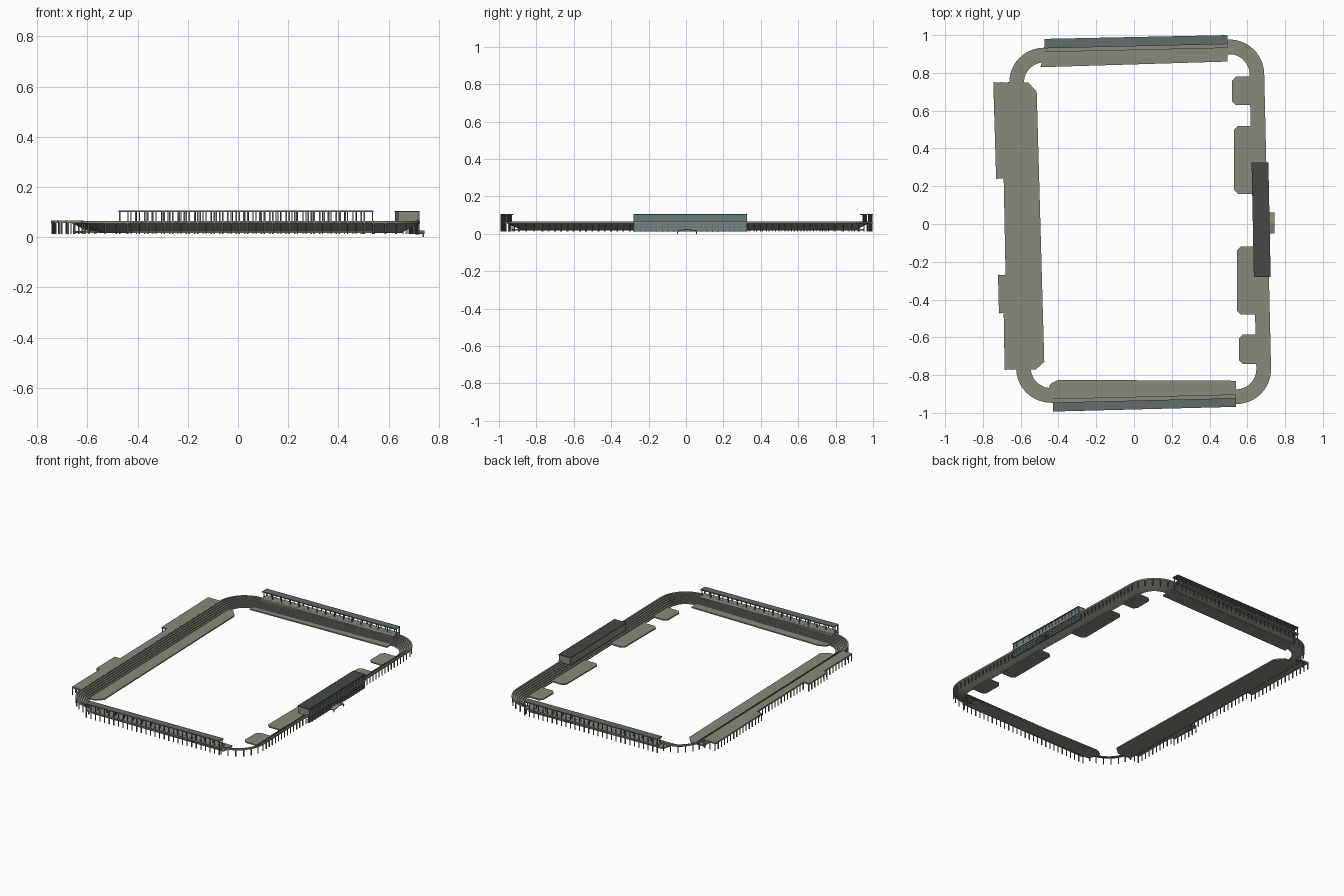
import bpy, bmesh, math
from mathutils import Vector

if "Cube" in bpy.data.objects:
    bpy.data.objects.remove(bpy.data.objects["Cube"])


def mat(name, r, g, b):
    m = bpy.data.materials.new(name)
    m.diffuse_color = (r, g, b, 1)
    m.use_nodes = True
    m.node_tree.nodes["Principled BSDF"].inputs["Base Color"].default_value = m.diffuse_color
    return m


CONCRETE = mat("warm grey concrete", 0.25, 0.25, 0.205)
POST = mat("post grey", 0.17, 0.17, 0.145)
ROOF = mat("green grey roof", 0.125, 0.155, 0.14)
DARK = mat("dark roof", 0.058, 0.066, 0.056)
GLASS = mat("blue grey glass", 0.13, 0.21, 0.23)


def finish(name, bm, material):
    bmesh.ops.recalc_face_normals(bm, faces=bm.faces[:])
    me = bpy.data.meshes.new(name)
    bm.to_mesh(me)
    bm.free()
    ob = bpy.data.objects.new(name, me)
    me.materials.append(material)
    bpy.context.collection.objects.link(ob)
    return ob


def prism(name, pts, z0, z1, material):
    """Vertical prism over a flat outline."""
    bm = bmesh.new()
    f = bm.faces.new([bm.verts.new((x, y, z0)) for x, y in pts])
    up = bmesh.ops.extrude_face_region(bm, geom=[f])["geom"]
    bmesh.ops.translate(bm, vec=(0, 0, z1 - z0),
                        verts=[v for v in up if isinstance(v, bmesh.types.BMVert)])
    return finish(name, bm, material)


def box(name, x0, x1, y0, y1, z0, z1, material):
    return prism(name, [(x0, y0), (x1, y0), (x1, y1), (x0, y1)], z0, z1, material)


def posts(name, path, gap, z0, z1, w=0.005):
    """Square posts at an even spacing along an open path."""
    bm = bmesh.new()
    for a, b in zip(path, path[1:]):
        a, b = Vector(a), Vector(b)
        n = max(1, round((b - a).length / gap))
        for i in range(n + 1):
            p = a.lerp(b, i / n)
            vs = bmesh.ops.create_cube(bm, size=1)["verts"]
            bmesh.ops.scale(bm, vec=(w, w, z1 - z0), verts=vs)
            bmesh.ops.translate(bm, vec=(p.x, p.y, (z0 + z1) / 2), verts=vs)
    return finish(name, bm, POST)


def rounded(corners, r, n=12):
    """Rounded outline as (point, inward normal) pairs, corners clockwise."""
    out = []
    for i, c in enumerate(corners):
        c = Vector(c)
        d0 = (c - Vector(corners[i - 1])).normalized()
        d1 = (Vector(corners[(i + 1) % len(corners)]) - c).normalized()
        turn = d0.angle(d1)
        n0 = Vector((d0.y, -d0.x))
        centre = c - d0 * r * math.tan(turn / 2) + n0 * r
        for k in range(n + 1):
            t = turn * k / n
            inward = n0 * math.cos(t) - d0 * math.sin(t)
            out.append((centre - inward * r, inward))
    return out


# Stepped stand running all the way round
ring = rounded([(-0.665, 0.925), (0.685, 0.985), (0.73, -0.955), (-0.62, -0.945)], 0.185)
STEPS, WIDTH, TOP, LOW = 7, 0.078, 0.065, 0.022
profile = []
for i in range(STEPS):
    z = TOP - (TOP - LOW) * i / (STEPS - 1)
    profile += [(WIDTH * i / STEPS, z), (WIDTH * (i + 1) / STEPS, z)]
profile += [(WIDTH, LOW - 0.005), (0, TOP - 0.01)]
bm = bmesh.new()
rows = [[bm.verts.new((p.x + q.x * d, p.y + q.y * d, z)) for d, z in profile]
        for p, q in ring]
for i, a in enumerate(rows):
    b = rows[(i + 1) % len(rows)]
    for j in range(len(profile)):
        k = (j + 1) % len(profile)
        bm.faces.new((a[j], a[k], b[k], b[j]))
finish("stepped_stand_ring", bm, CONCRETE)

# Posts under the outer edge: four curves, then the long right side
for c in range(4):
    arc = [tuple(p + q * 0.005) for p, q in ring[c * 13:(c + 1) * 13:2]]
    posts("corner_posts", arc, 0.045, 0.012, 0.056)
posts("right_side_posts", [tuple(ring[25][0] + ring[25][1] * 0.005),
                           tuple(ring[26][0] + ring[26][1] * 0.005)], 0.033, 0.012, 0.056)

# Low flat terraces inside the ring
FLOOR0, FLOOR1 = 0.017, 0.025
prism("left_terrace", [(-0.655, 0.75), (-0.56, 0.75), (-0.515, 0.70), (-0.475, -0.73),
                       (-0.52, -0.77), (-0.615, -0.77)], FLOOR0, FLOOR1, CONCRETE)
prism("back_terrace", [(-0.475, 0.92), (-0.495, 0.83), (0.495, 0.86), (0.495, 0.95)],
      FLOOR0, FLOOR1, CONCRETE)
prism("front_terrace", [(-0.42, -0.93), (-0.45, -0.86), (-0.44, -0.845), (-0.40, -0.825),
                        (0.54, -0.83), (0.54, -0.92)], FLOOR0, FLOOR1, CONCRETE)
for y0, y1, x in ((0.63, 0.78, 0.52), (0.16, 0.52, 0.53),
                  (-0.48, -0.12, 0.545), (-0.74, -0.585, 0.555)):
    c = 0.02
    prism("right_terrace", [(x + 0.10, y0), (x + c, y0), (x, y0 + c), (x, y1 - c),
                            (x + c, y1), (x + 0.10, y1)], FLOOR0, FLOOR1, CONCRETE)

# Raised left deck with two outer platforms
left_edge = [(-0.67, 0.75), (-0.745, 0.75), (-0.73, 0.24), (-0.69, 0.24), (-0.68, -0.27),
             (-0.72, -0.27), (-0.715, -0.47), (-0.69, -0.47), (-0.685, -0.77), (-0.625, -0.77)]
prism("left_deck", left_edge + [(-0.615, -0.77), (-0.655, 0.75)], 0.056, 0.0655, CONCRETE)
posts("left_deck_posts", [(x + 0.005, y) for x, y in left_edge], 0.033, 0.012, 0.056)

# Roofed galleries along the back and front: outer edge, inner edge
for tag, outer, inner in (("back", [(-0.475, 0.98), (0.495, 1.0)], [(-0.475, 0.93), (0.495, 0.952)]),
                          ("front", [(-0.43, -0.993), (0.54, -0.968)], [(-0.43, -0.945), (0.54, -0.922)])):
    prism(tag + "_gallery_roof", outer + inner[::-1], 0.101, 0.107, ROOF)
    s = -1 if tag == "back" else 1
    inset = [(x + (0.004 if x < 0 else -0.004), y + s * 0.005) for x, y in outer]
    deck = [(x, y + s * 0.02) for x, y in inner]
    prism(tag + "_gallery_deck", outer + deck[::-1], 0.056, 0.0645, CONCRETE)
    posts(tag + "_gallery_columns", inset, 0.033, 0.064, 0.102)
    posts(tag + "_gallery_inner_columns", [(x, y + s * 0.03) for x, y in inset],
          0.066, 0.064, 0.102)
    posts(tag + "_gallery_legs", inset, 0.033, 0.012, 0.057)


# Main building on the right side, slightly turned with the stand
def slab(name, x0, x1, z0, z1, material, y0=-0.28, y1=0.325):
    def lean(y):
        return -0.02 * y
    return prism(name, [(x0 + lean(y0), y0), (x1 + lean(y0), y0),
                        (x1 + lean(y1), y1), (x0 + lean(y1), y1)], z0, z1, material)


slab("building_body", 0.632, 0.708, 0.055, 0.100, CONCRETE)
slab("building_roof", 0.629, 0.718, 0.100, 0.105, DARK)
slab("upper_glazing", 0.708, 0.713, 0.068, 0.100, GLASS)
slab("building_floor_edge", 0.70, 0.718, 0.055, 0.066, CONCRETE)
slab("lower_glazing", 0.705, 0.711, 0.012, 0.055, GLASS)
for z in (0.012, 0.027, 0.042):
    slab("facade_band", 0.70, 0.716, z, z + 0.005, CONCRETE)
posts("facade_mullions", [(0.72, -0.275), (0.709, 0.32)], 0.03, 0.010, 0.100, 0.004)

# Entrance porch with peaked roof
bm = bmesh.new()
ends = [[bm.verts.new((x, y, z)) for y, z in ((-0.05, 0.016), (0.005, 0.027), (0.06, 0.016),
                                              (0.06, 0.012), (0.005, 0.022), (-0.05, 0.012))]
        for x in (0.70, 0.743)]
for j in range(6):
    k = (j + 1) % 6
    bm.faces.new((ends[0][j], ends[0][k], ends[1][k], ends[1][j]))
bm.faces.new(ends[0])
bm.faces.new(ends[1])
finish("entrance_roof", bm, CONCRETE)
posts("entrance_posts", [(0.738, -0.045), (0.738, 0.055)], 0.1, 0.0, 0.014)
